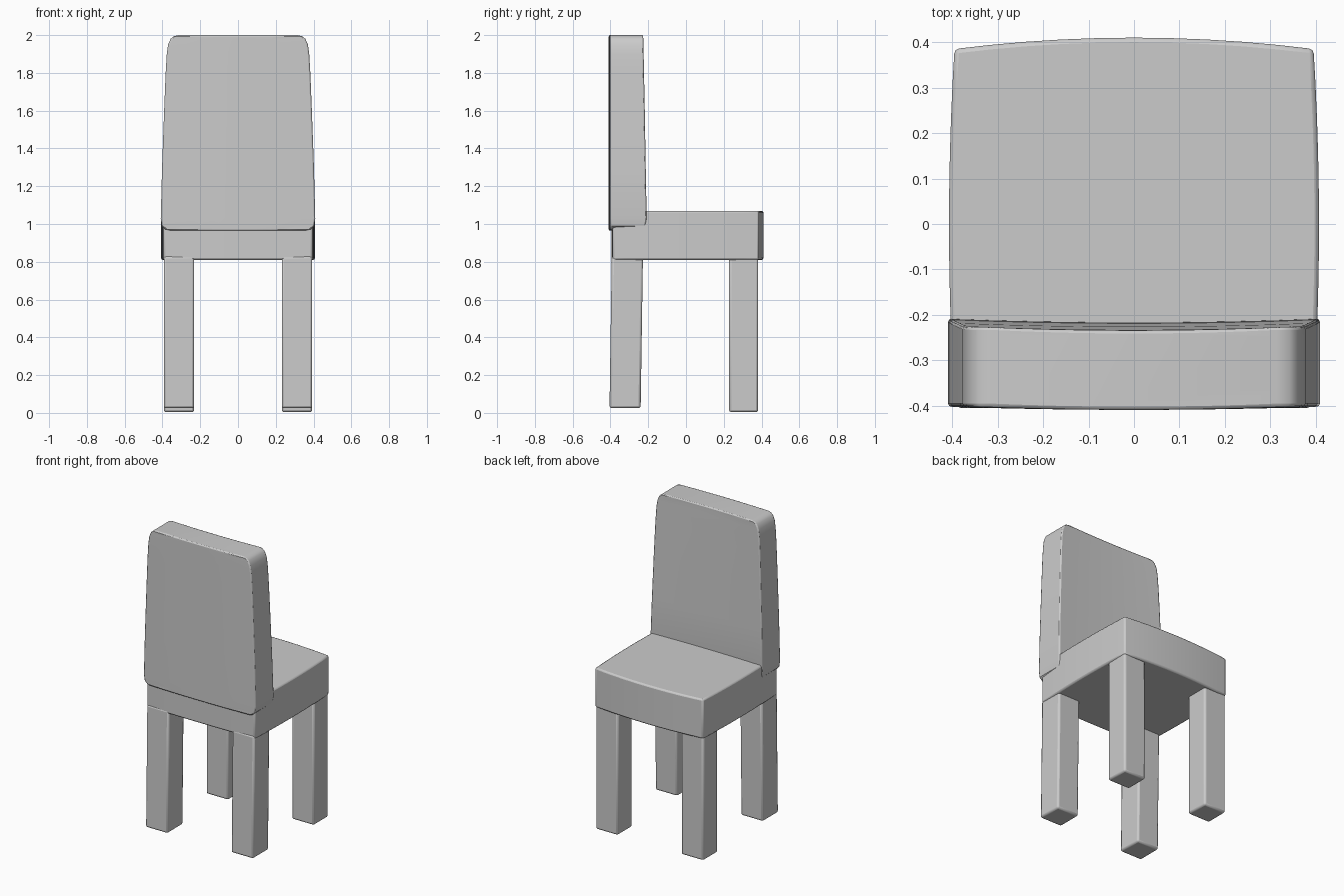
import bpy, bmesh

if "Cube" in bpy.data.objects:
    bpy.data.objects.remove(bpy.data.objects["Cube"])


def ring(z, x0, x1, y0, y1, bow, n):
    """Rectangle outline at height z whose front, right, rear, left sides bulge by bow."""
    f, r, b, l = bow
    pts = []
    for i in range(n):
        t = i / n
        k = 4 * t * (1 - t)
        pts.append((0, x0 + (x1 - x0) * t, y0 - f * k))
    for i in range(n):
        t = i / n
        pts.append((0, x1 + r * 4 * t * (1 - t), y0 + (y1 - y0) * t))
    for i in range(n):
        t = i / n
        pts.append((0, x1 + (x0 - x1) * t, y1 + b * 4 * t * (1 - t)))
    for i in range(n):
        t = i / n
        pts.append((0, x0 - l * 4 * t * (1 - t), y1 + (y0 - y1) * t))
    return [(p[1], p[2], z) for p in pts]


def loft(name, rows, bow=(0, 0, 0, 0), n=1, bevel=0.012):
    """Skin stacked outlines (z, x0, x1, y0, y1), cap them and soften the edges."""
    bm = bmesh.new()
    loops = [[bm.verts.new(p) for p in ring(*row, bow, n)] for row in rows]
    for a, b in zip(loops, loops[1:]):
        for i in range(len(a)):
            j = (i + 1) % len(a)
            bm.faces.new((a[i], a[j], b[j], b[i]))
    bm.faces.new(loops[0][::-1])
    bm.faces.new(loops[-1])
    mesh = bpy.data.meshes.new(name)
    bm.to_mesh(mesh)
    bm.free()
    obj = bpy.data.objects.new(name, mesh)
    bpy.context.collection.objects.link(obj)
    mod = obj.modifiers.new("soft_edges", 'BEVEL')
    mod.width = bevel
    mod.segments = 2
    mod.limit_method = 'ANGLE'
    mod.angle_limit = 0.9
    bpy.ops.object.select_all(action='DESELECT')
    obj.select_set(True)
    bpy.context.view_layer.objects.active = obj
    bpy.ops.object.shade_smooth_by_angle(angle=0.6)
    return obj


# Seat block with gently bulging sides
loft("seat", [(0.81, -0.395, 0.395, -0.388, 0.385),
              (1.07, -0.395, 0.395, -0.388, 0.385)],
     bow=(0.006, 0.012, 0.025, 0.012), n=10, bevel=0.01)

# Backrest: tapered slab with rounded corners, inner face slightly hollow
profile = [(0.965, 0.355, -0.215), (0.972, 0.385, -0.215), (0.99, 0.403, -0.213),
           (1.03, 0.409, -0.208), (1.30, 0.402, -0.213), (1.60, 0.391, -0.218),
           (1.80, 0.383, -0.222), (1.90, 0.377, -0.224), (1.95, 0.370, -0.225),
           (1.98, 0.357, -0.226), (1.993, 0.342, -0.226), (2.0, 0.315, -0.226)]
loft("backrest", [(z, -w, w, -0.402, y) for z, w, y in profile],
     bow=(0.007, 0, -0.008, 0), n=8, bevel=0.008)

# Four square legs
for side, s in (("left", -1), ("right", 1)):
    for place, z, y0, y1 in (("front", 0.025, -0.405, -0.24), ("rear", 0.004, 0.228, 0.382)):
        xs = sorted((0.232 * s, 0.393 * s))
        top0 = y0 + (0.012 if place == "front" else 0)
        top1 = y1 + (0.012 if place == "front" else 0)
        loft(f"{place}_{side}_leg", [(z, *xs, y0, y1), (0.83, *xs, top0, top1)])
